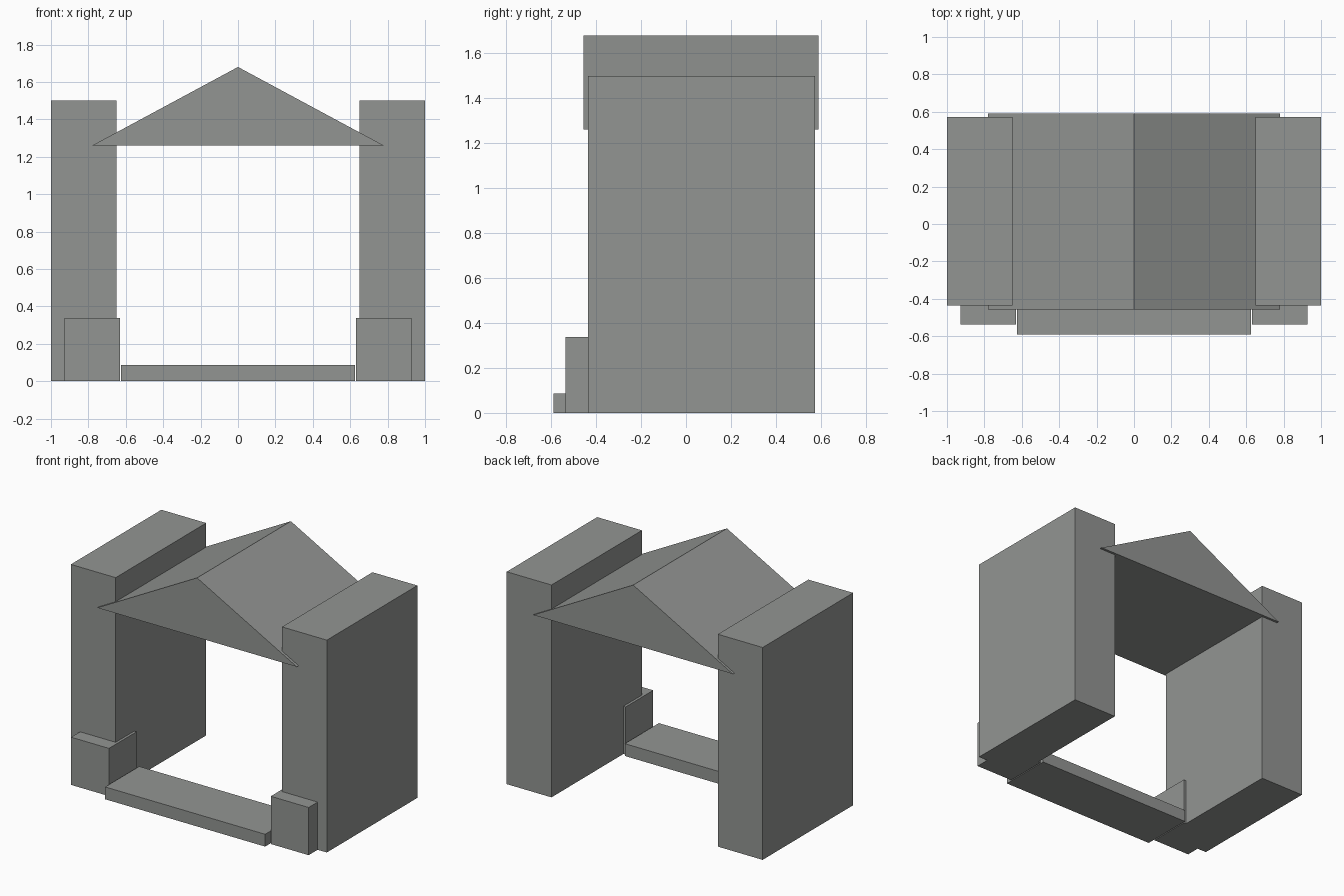
import bpy
import bmesh

if "Cube" in bpy.data.objects:
    bpy.data.objects.remove(bpy.data.objects["Cube"])

stone = bpy.data.materials.new("grey stone")
stone.diffuse_color = (0.29, 0.30, 0.29, 1)
stone.use_nodes = True
stone.node_tree.nodes["Principled BSDF"].inputs["Base Color"].default_value = stone.diffuse_color


def extrude_profile(name, profile, y0, y1):
    """Solid made by sweeping an x-z outline from y0 to y1."""
    bm = bmesh.new()
    face = bm.faces.new([bm.verts.new((x, y0, z)) for x, z in profile])
    swept = bmesh.ops.extrude_face_region(bm, geom=[face])["geom"]
    verts = [v for v in swept if isinstance(v, bmesh.types.BMVert)]
    bmesh.ops.translate(bm, verts=verts, vec=(0, y1 - y0, 0))
    bmesh.ops.recalc_face_normals(bm, faces=bm.faces)
    mesh = bpy.data.meshes.new(name)
    bm.to_mesh(mesh)
    bm.free()
    mesh.materials.append(stone)
    obj = bpy.data.objects.new(name, mesh)
    bpy.context.collection.objects.link(obj)
    return obj


def block(name, x0, x1, y0, y1, z1):
    """Box standing on the ground."""
    return extrude_profile(name, [(x0, 0), (x1, 0), (x1, z1), (x0, z1)], y0, y1)


# Side walls and the low plinths in front of them
for side, s in (("left", -1), ("right", 1)):
    block(side + "_wall", *sorted((s * 0.65, s * 1.0)), -0.437, 0.573, 1.5)
    block(side + "_plinth", *sorted((s * 0.632, s * 0.928)), -0.537, -0.23, 0.337)

# Front step between the plinths
block("front_step", -0.625, 0.625, -0.59, -0.21, 0.087)

# Gabled roof
extrude_profile("gable_roof", [(-0.78, 1.26), (0.78, 1.26), (0, 1.68)], -0.457, 0.59)
